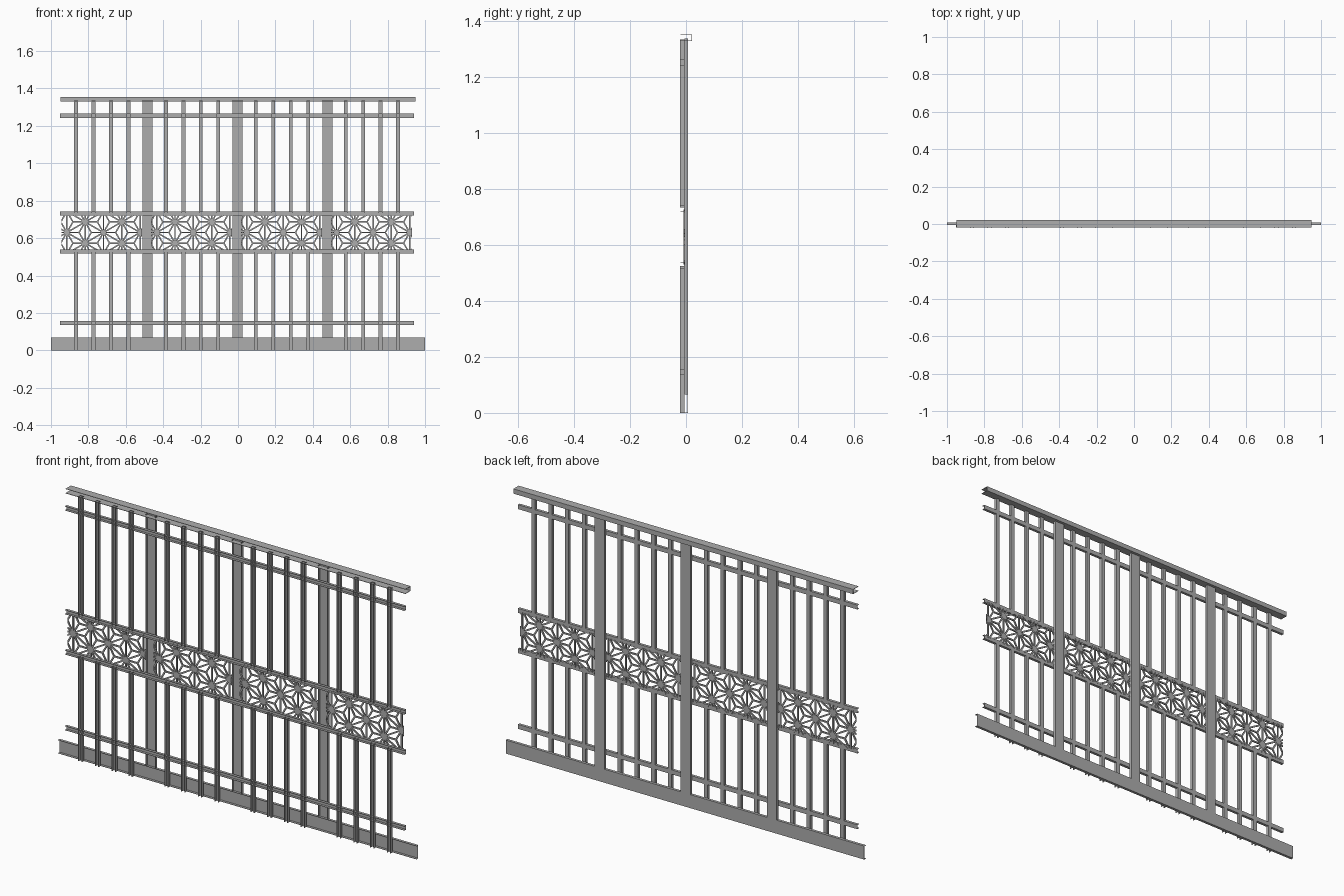
import bpy, bmesh
from math import sqrt
from mathutils import Vector

cube = bpy.data.objects.get("Cube")
if cube:
    bpy.data.objects.remove(cube, do_unlink=True)

# Single steel material
steel = bpy.data.materials.new("steel_grey")
steel.use_nodes = True
GREY = (0.42, 0.42, 0.42, 1)
steel.diffuse_color = GREY
steel.node_tree.nodes["Principled BSDF"].inputs["Base Color"].default_value = GREY

WALL = 0.002
BAY = 0.4805


def finish(name, bm):
    bmesh.ops.recalc_face_normals(bm, faces=bm.faces)
    mesh = bpy.data.meshes.new(name)
    bm.to_mesh(mesh)
    bm.free()
    mesh.materials.append(steel)
    obj = bpy.data.objects.new(name, mesh)
    bpy.context.collection.objects.link(obj)
    return obj


def channel(name, x, z, y):
    """U-section bar, web at the back and open to the front, along its longer side."""
    along_x = x[1] - x[0] > z[1] - z[0]
    (a, b), (start, end) = (z, x) if along_x else (x, z)
    front, back = y
    profile = [(a, front), (a, back), (b, back), (b, front),
               (b - WALL, front), (b - WALL, back - WALL),
               (a + WALL, back - WALL), (a + WALL, front)]
    bm = bmesh.new()
    verts = [bm.verts.new((start, d, s) if along_x else (s, d, start)) for s, d in profile]
    face = bm.faces.new(verts)
    out = bmesh.ops.extrude_face_region(bm, geom=[face])
    step = Vector((end - start, 0, 0)) if along_x else Vector((0, 0, end - start))
    bmesh.ops.translate(bm, vec=step,
                        verts=[v for v in out["geom"] if isinstance(v, bmesh.types.BMVert)])
    return finish(name, bm)


# Base and wide posts
channel("base_rail", (-1, 1), (0, 0.068), (-0.006, 0.008))
for i, side in enumerate(("right", "middle", "left")):
    x = -0.4835 + BAY * i
    channel(side + "_post", (x - 0.027, x + 0.027), (0.068, 1.338), (-0.006, 0.008))

# Horizontal rails
channel("top_rail", (-0.948, 0.948), (1.33, 1.354), (-0.02, 0.022))
for name, z in (("upper_rail", 1.254), ("panel_top_rail", 0.731),
                ("panel_bottom_rail", 0.528), ("lower_rail", 0.146)):
    channel(name, (-0.952, 0.942), (z - 0.011, z + 0.011), (-0.02, -0.006))

# Pickets, interrupted by the lattice band
for bay in range(4):
    for j in range(4):
        x = -0.866 + BAY * bay + 0.0935 * j
        for part, z in (("lower", (0, 0.525)), ("upper", (0.735, 1.335))):
            channel(f"{part}_picket", (x - 0.01, x + 0.01), z, (-0.022, -0.006))


# Star lattice panels
def bar(bm, p, q, width=0.0075, y0=-0.009, y1=-0.003):
    side = (q - p).normalized()
    side = Vector((-side.y, side.x)) * width / 2
    corners = (p + side, q + side, q - side, p - side)
    rings = [[bm.verts.new((c.x, y, c.y)) for c in corners] for y in (y0, y1)]
    bm.faces.new(rings[0])
    bm.faces.new(rings[1])
    for k in range(4):
        n = (k + 1) % 4
        bm.faces.new((rings[0][k], rings[0][n], rings[1][n], rings[1][k]))


def clip(bm, point, normal):
    bmesh.ops.bisect_plane(bm, geom=bm.verts[:] + bm.edges[:] + bm.faces[:],
                           plane_co=point, plane_no=normal, clear_outer=True)


PITCH = 0.113
COLUMN = PITCH * sqrt(3) / 2
up = Vector((0, PITCH))
slant = Vector((COLUMN, PITCH / 2))
for bay in range(4):
    left, right = -0.945 + BAY * bay, -0.512 + BAY * bay
    bm = bmesh.new()
    for i in range(-1, 6):
        for j in range(-4, 5):
            p = Vector((left + 0.03, 0.63)) + slant * i + up * (j - i // 2)
            triangles = ((p, p + slant, p + up), (p, p + slant, p + slant - up))
            for end in (p + up, p + slant, p + slant - up):
                bar(bm, p, end)
            for tri in triangles:
                centre = sum(tri, Vector((0, 0))) / 3
                for corner in tri:
                    bar(bm, centre, corner)
    clip(bm, (left, 0, 0), (-1, 0, 0))
    clip(bm, (right, 0, 0), (1, 0, 0))
    clip(bm, (0, 0, 0.53), (0, 0, -1))
    clip(bm, (0, 0, 0.728), (0, 0, 1))
    finish("lattice_panel", bm)
